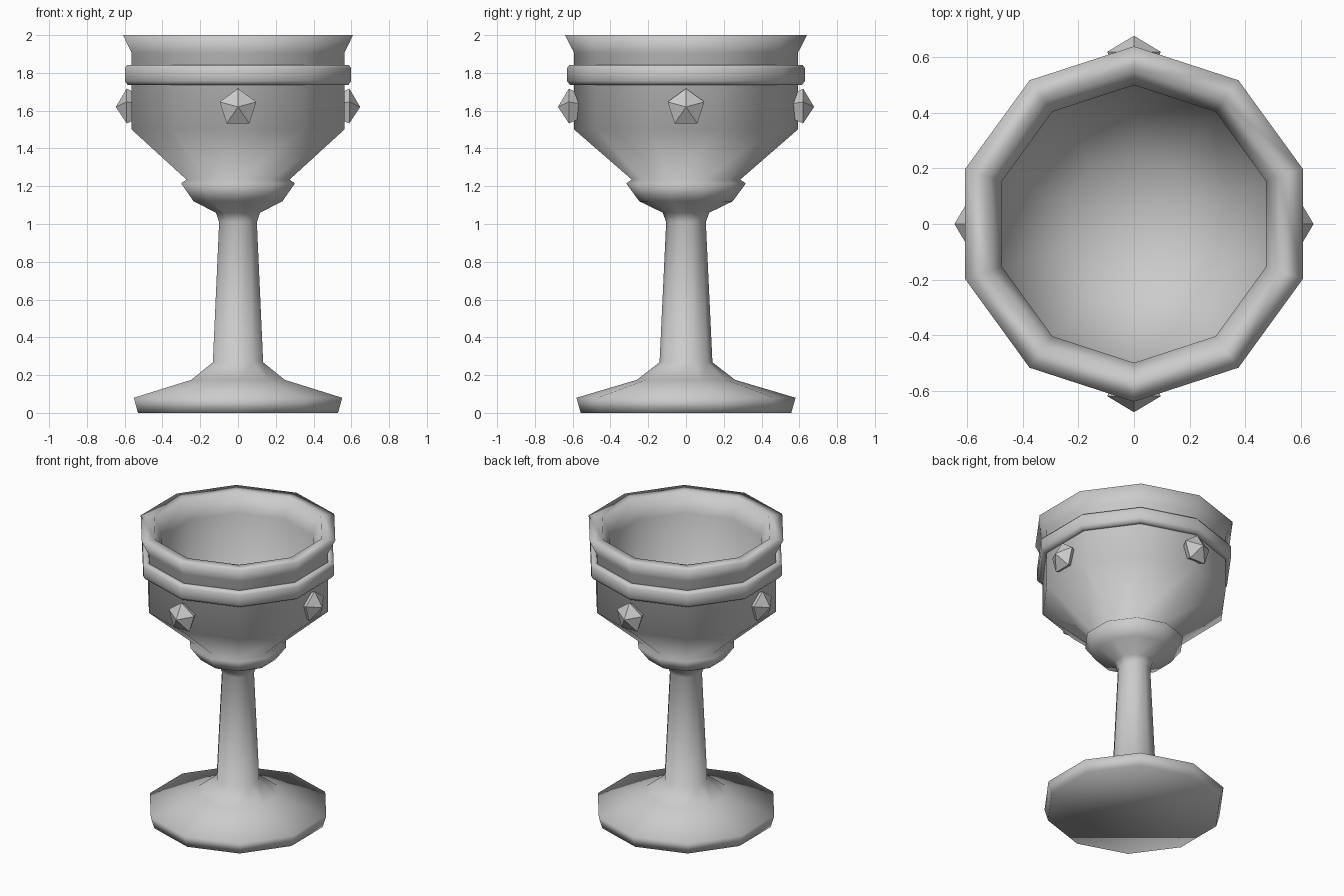
import bpy, bmesh, math
from mathutils import Vector

if "Cube" in bpy.data.objects:
    bpy.data.objects.remove(bpy.data.objects["Cube"])

SIDES = 10


def lathe(name, profile, closed=False):
    """Revolve (radius, z) points around z, with a corner on the y axis."""
    bm = bmesh.new()
    rings = []
    for r, z in profile:
        if r == 0:
            rings.append([bm.verts.new((0, 0, z))] * SIDES)
            continue
        ring = []
        for i in range(SIDES):
            a = math.pi / 2 + 2 * math.pi * i / SIDES
            ring.append(bm.verts.new((r * math.cos(a), r * math.sin(a), z)))
        rings.append(ring)
    pairs = list(zip(rings, rings[1:]))
    if closed:
        pairs.append((rings[-1], rings[0]))
    else:
        bm.faces.new(list(reversed(rings[0])))
    for lo, hi in pairs:
        for i in range(SIDES):
            j = (i + 1) % SIDES
            corners = [lo[i], lo[j], hi[j], hi[i]]
            bm.faces.new(list(dict.fromkeys(corners)))
    bmesh.ops.recalc_face_normals(bm, faces=bm.faces[:])
    for f in bm.faces:
        f.smooth = True
    return finish(name, bm)


def finish(name, bm):
    mesh = bpy.data.meshes.new(name)
    bm.to_mesh(mesh)
    bm.free()
    obj = bpy.data.objects.new(name, mesh)
    bpy.context.collection.objects.link(obj)
    return obj


def gem(name, angle, tip):
    """Five-sided stud pointing outward, with a tapered back."""
    out = Vector((math.cos(angle), math.sin(angle), 0))
    side = Vector((-out.y, out.x, 0))
    bm = bmesh.new()

    def ring(radius, dist):
        return [bm.verts.new(out * dist + side * radius * math.sin(a)
                             + Vector((0, 0, 1.615 + radius * math.cos(a))))
                for a in (2 * math.pi * k / 5 for k in range(5))]

    back, girdle = ring(0.075, tip - 0.108), ring(0.102, tip - 0.058)
    point = bm.verts.new(out * tip + Vector((0, 0, 1.62)))
    bm.faces.new(back)
    for i in range(5):
        j = (i + 1) % 5
        bm.faces.new((back[i], back[j], girdle[j], girdle[i]))
        bm.faces.new((girdle[i], girdle[j], point))
    bmesh.ops.recalc_face_normals(bm, faces=bm.faces[:])
    return finish(name, bm)


# Foot, stem, calyx, bowl outside, rim and bowl inside
lathe("goblet_body", [
    (0.557, 0), (0.58, 0.08), (0.26, 0.175), (0.14, 0.268),
    (0.105, 1.01), (0.123, 1.06), (0.247, 1.12), (0.317, 1.215), (0.287, 1.235),
    (0.592, 1.5), (0.592, 1.905), (0.64, 2.0),
    (0.55, 2.0), (0.50, 1.87), (0.50, 1.52), (0.25, 1.30), (0, 1.25)])

# Raised band around the bowl
lathe("bowl_band", [
    (0.58, 1.735), (0.615, 1.737), (0.63, 1.757),
    (0.63, 1.825), (0.617, 1.842), (0.58, 1.842)], closed=True)

# Four studs around the bowl
for n, label in enumerate(("right", "back", "left", "front")):
    gem(label + "_stud", n * math.pi / 2, 0.678 if n % 2 else 0.647)
